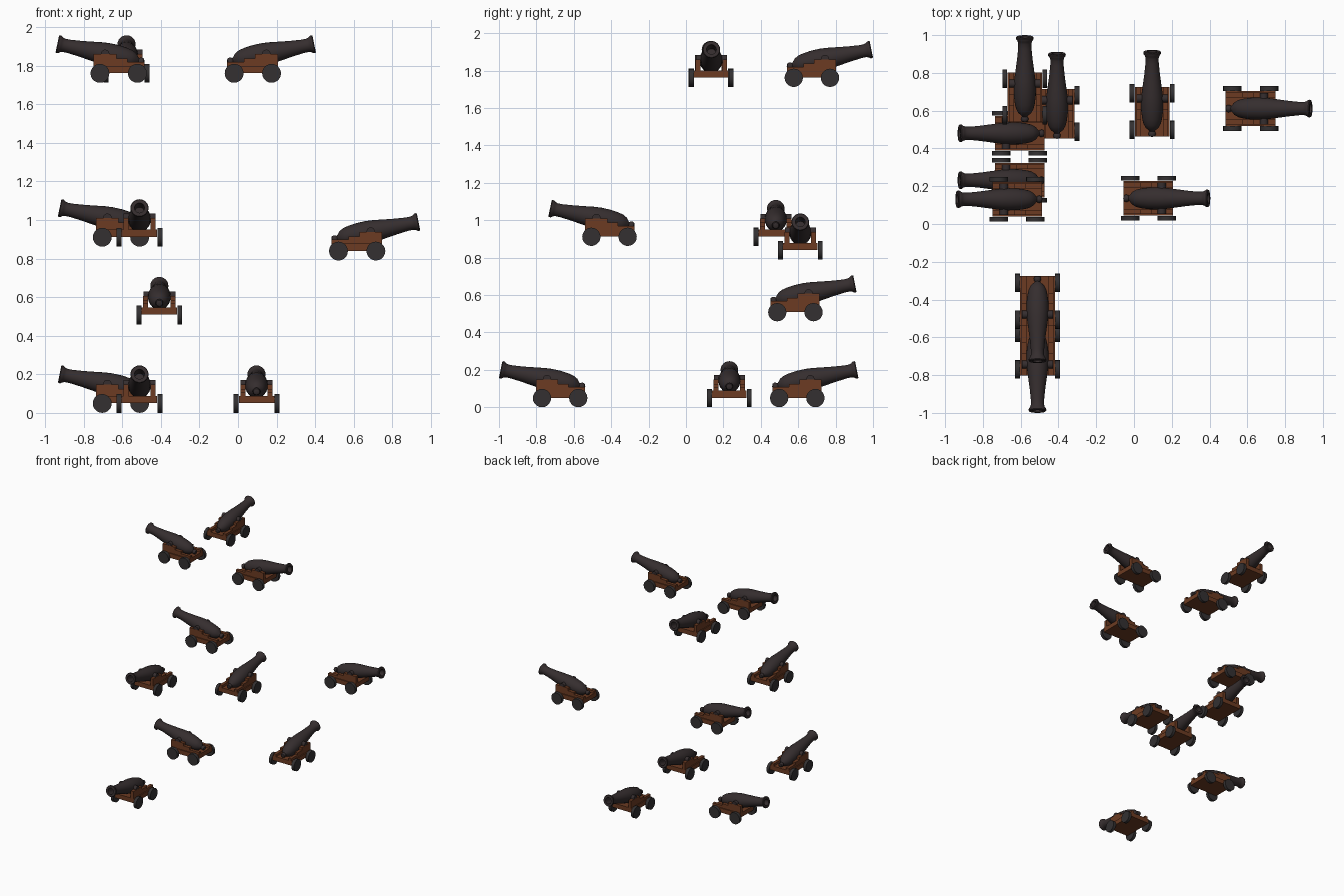
import bpy, bmesh, math
from mathutils import Matrix, Vector

if "Cube" in bpy.data.objects:
    bpy.data.objects.remove(bpy.data.objects["Cube"])


def material(name, rgb):
    m = bpy.data.materials.new(name)
    m.diffuse_color = (*rgb, 1)
    m.use_nodes = True
    m.node_tree.nodes["Principled BSDF"].inputs["Base Color"].default_value = m.diffuse_color
    return m


IRON = material("dark iron", (0.036, 0.027, 0.028))
WOOD = material("brown wood", (0.150, 0.044, 0.016))
WHEEL = material("blackened wheel", (0.033, 0.030, 0.031))


def finish(bm, name, mat):
    bmesh.ops.recalc_face_normals(bm, faces=bm.faces)
    me = bpy.data.meshes.new(name)
    bm.to_mesh(me)
    bm.free()
    me.materials.append(mat)
    return me


def add_cylinder(bm, center, radius, length, sides):
    # cylinder along the y axis
    mat = Matrix.Translation(center) @ Matrix.Rotation(math.pi / 2, 4, 'X')
    bmesh.ops.create_cone(bm, cap_ends=True, segments=sides, radius1=radius,
                          radius2=radius, depth=length, matrix=mat)


def add_prism(bm, outline, y0, y1):
    # side outline (x, z) extruded from y0 to y1
    face = bm.faces.new([bm.verts.new((x, y0, z)) for x, z in outline])
    ext = bmesh.ops.extrude_face_region(bm, geom=[face])
    bmesh.ops.translate(bm, vec=(0, y1 - y0, 0),
                        verts=[g for g in ext['geom'] if isinstance(g, bmesh.types.BMVert)])


# barrel: lathed profile (distance behind the muzzle, radius), from bore to knob
def barrel_mesh():
    profile = [(0.10, 0), (0.10, 0.024), (0.0, 0.026), (0.0, 0.044), (0.005, 0.047),
               (0.013, 0.046), (0.022, 0.039), (0.035, 0.035), (0.06, 0.035),
               (0.12, 0.041), (0.18, 0.049), (0.23, 0.056), (0.27, 0.059),
               (0.32, 0.058), (0.36, 0.053), (0.39, 0.046), (0.412, 0.034),
               (0.425, 0.018), (0.430, 0.014), (0.437, 0.018), (0.446, 0.020),
               (0.456, 0.016), (0.462, 0)]
    bm = bmesh.new()
    vs = [bm.verts.new((-t, 0, r)) for t, r in profile]
    edges = [bm.edges.new(p) for p in zip(vs, vs[1:])]
    bmesh.ops.spin(bm, geom=vs + edges, cent=(0, 0, 0), axis=(1, 0, 0),
                   angle=2 * math.pi, steps=24, use_duplicate=False)
    bmesh.ops.remove_doubles(bm, verts=bm.verts, dist=1e-5)
    # trunnion bar, kept clear of the bore
    add_cylinder(bm, (-0.253, 0, 0), 0.022, 0.166, 16)
    # raise the muzzle
    tilt = Matrix.Translation((0.318, 0, 0.201)) @ Matrix.Rotation(-math.radians(11.6), 4, 'Y')
    bmesh.ops.transform(bm, matrix=tilt, verts=bm.verts)
    return finish(bm, "barrel", IRON)


# carriage: bed plank and two stepped cheeks
def carriage_mesh():
    bm = bmesh.new()
    add_prism(bm, [(-0.133, 0.05), (0.13, 0.05), (0.13, 0.088), (-0.133, 0.088)], -0.092, 0.092)
    cheek = [(-0.133, 0.08), (0.13, 0.08), (0.13, 0.148), (0.012, 0.148),
             (0.012, 0.125), (-0.045, 0.125), (-0.045, 0.108), (-0.133, 0.108)]
    for s in (-1, 1):
        add_prism(bm, cheek, s * 0.058, s * 0.084)
    return finish(bm, "carriage", WOOD)


# four wheels
def wheels_mesh():
    bm = bmesh.new()
    for x in (-0.097, 0.097):
        for s in (-1, 1):
            add_cylinder(bm, (x, s * 0.106, 0.049), 0.049, 0.025, 20)
    return finish(bm, "wheels", WHEEL)


PARTS = [barrel_mesh(), carriage_mesh(), wheels_mesh()]
TIP = 0.327  # muzzle tip ahead of the carriage centre

# each cannon: muzzle tip x, y, ground height, facing angle in degrees
CANNONS = [
    (-0.578, 1.0, 1.712, 90), (-0.408, 0.912, 0.459, 90), (0.096, 0.922, 0.0, 90),
    (0.945, 0.611, 0.79, 0), (0.404, 0.136, 1.712, 0),
    (-0.934, 0.480, 0.862, 180), (-0.934, 0.232, 0.0, 180), (-0.946, 0.131, 1.712, 180),
    (-0.511, -1.0, 0.0, -90), (-0.511, -0.736, 0.862, -90),
]

for i, (x, y, z, deg) in enumerate(CANNONS, 1):
    a = math.radians(deg)
    place = Vector((x, y, z)) - TIP * Vector((math.cos(a), math.sin(a), 0))
    for me in PARTS:
        ob = bpy.data.objects.new(f"cannon_{i}_{me.name}", me)
        ob.matrix_world = Matrix.Translation(place) @ Matrix.Rotation(a, 4, 'Z')
        bpy.context.collection.objects.link(ob)

# smooth the round parts while keeping hard edges (mesh data is shared)
for me in PARTS:
    me.shade_smooth()
    me.set_sharp_from_angle(angle=math.radians(35))
